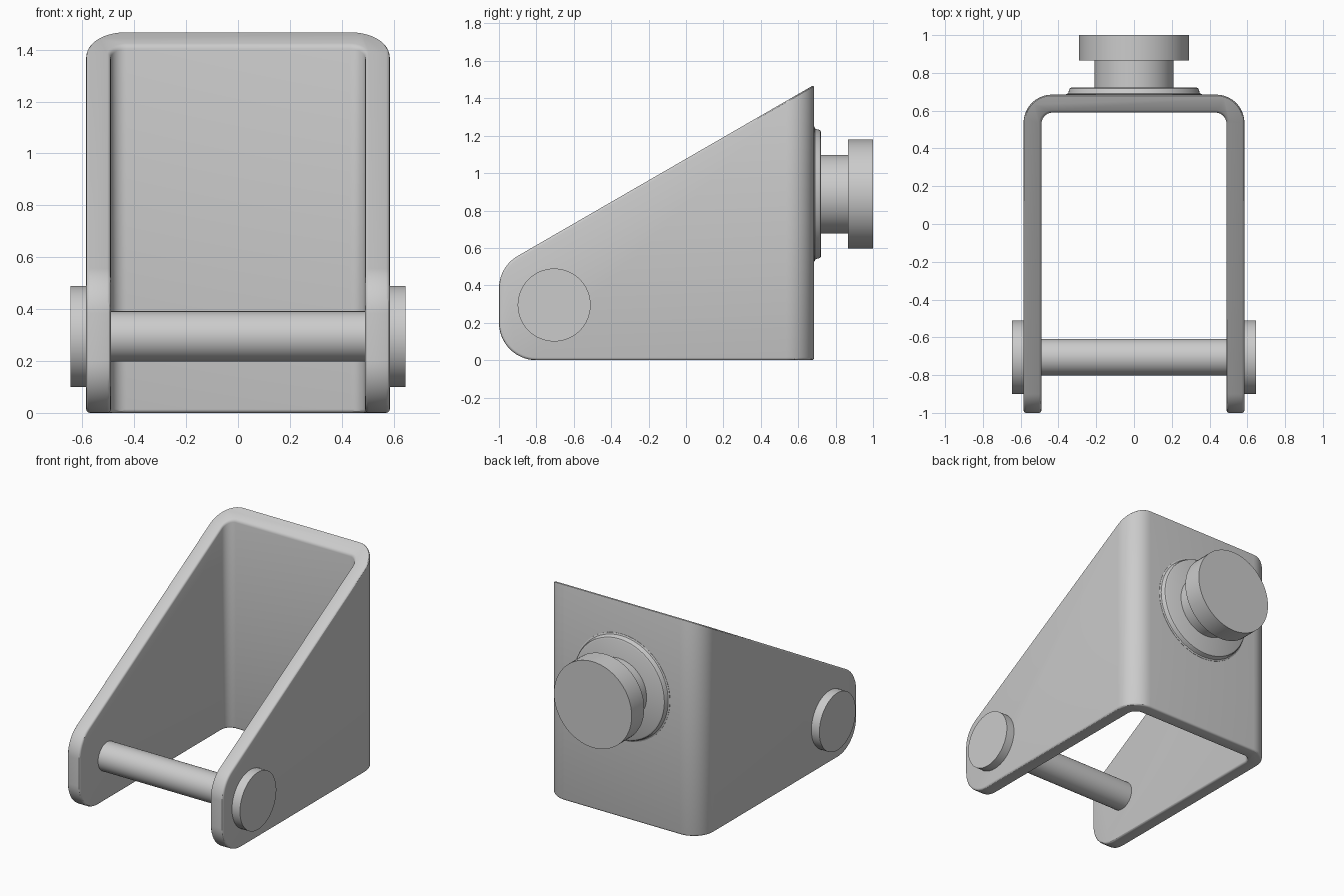
import bpy, bmesh, math
from mathutils import Vector

cube = bpy.data.objects.get("Cube")
if cube:
    bpy.data.objects.remove(cube, do_unlink=True)

steel = bpy.data.materials.new("grey steel")
steel.use_nodes = True
GREY = (0.6, 0.6, 0.6, 1)
steel.diffuse_color = GREY
steel.node_tree.nodes["Principled BSDF"].inputs["Base Color"].default_value = GREY


def rounded(corners, steps=10):
    """Polygon from (a, b, radius) corners, with rounded corners."""
    points = []
    for i, (a, b, r) in enumerate(corners):
        p = Vector((a, b))
        if r == 0:
            points.append(p)
            continue
        u = (Vector(corners[i - 1][:2]) - p).normalized()
        v = (Vector(corners[(i + 1) % len(corners)][:2]) - p).normalized()
        half = u.angle(v) / 2
        centre = p + (u + v).normalized() * r / math.sin(half)
        start = p + u * r / math.tan(half) - centre
        end = p + v * r / math.tan(half) - centre
        sweep = start.angle(end)
        for k in range(steps + 1):
            t = k / steps
            points.append(centre + (start * math.sin((1 - t) * sweep)
                                    + end * math.sin(t * sweep)) / math.sin(sweep))
    return points


def make_object(name, bm):
    bmesh.ops.recalc_face_normals(bm, faces=bm.faces)
    mesh = bpy.data.meshes.new(name)
    bm.to_mesh(mesh)
    bm.free()
    mesh.materials.append(steel)
    obj = bpy.data.objects.new(name, mesh)
    bpy.context.collection.objects.link(obj)
    return obj


def prism(name, points, place, depth):
    bm = bmesh.new()
    face = bm.faces.new([bm.verts.new(place(p)) for p in points])
    new = bmesh.ops.extrude_face_region(bm, geom=[face])["geom"]
    bmesh.ops.translate(bm, vec=depth, verts=[g for g in new if isinstance(g, bmesh.types.BMVert)])
    return make_object(name, bm)


def smooth(obj, angle=30):
    bpy.ops.object.select_all(action="DESELECT")
    obj.select_set(True)
    bpy.context.view_layer.objects.active = obj
    bpy.ops.object.shade_smooth_by_angle(angle=math.radians(angle))


def turned(name, profile, centre, axis, segments=64):
    """Solid of revolution from (radius, distance) points along an axis."""
    rot = Vector((0, 0, 1)).rotation_difference(Vector(axis))
    bm = bmesh.new()
    rings = []
    for r, d in profile:
        rings.append([bm.verts.new(rot @ Vector((r * math.cos(a), r * math.sin(a), d)) + Vector(centre))
                      for a in (math.tau * k / segments for k in range(segments))])
    for low, high in zip(rings, rings[1:]):
        for k in range(segments):
            n = (k + 1) % segments
            bm.faces.new((low[k], low[n], high[n], high[k]))
    bm.faces.new(rings[0])
    bm.faces.new(rings[-1])
    smooth(make_object(name, bm))


# U-shaped bracket, bent plate trimmed to the sloping side outline
OUT, IN, BACK, INNER_BACK = 0.585, 0.49, 0.685, 0.59
plan = rounded([(-OUT, -1.2, 0), (-OUT, BACK, 0.15), (OUT, BACK, 0.15), (OUT, -1.2, 0),
                (IN, -1.2, 0), (IN, INNER_BACK, 0.06), (-IN, INNER_BACK, 0.06), (-IN, -1.2, 0)])
bracket = prism("bracket", plan, lambda p: (p.x, p.y, -0.2), (0, 0, 2))


def slope(y):
    return 1.472 + (y - BACK) * math.tan(math.radians(30))


side = rounded([(-1, 0, 0.2), (0.9, 0, 0), (0.9, slope(0.9), 0), (-1, slope(-1), 0.2)], 14)
cutter = prism("side_outline", side, lambda p: (-1, p.x, p.y), (2, 0, 0))
cutter.hide_render = True

trim = bracket.modifiers.new("trim", "BOOLEAN")
trim.operation, trim.solver, trim.object = "INTERSECT", "EXACT", cutter
bevel = bracket.modifiers.new("soft_edges", "BEVEL")
bevel.width, bevel.segments = 0.014, 3
bevel.limit_method, bevel.angle_limit = "ANGLE", math.radians(35)
bevel.use_clamp_overlap = False
bpy.context.view_layer.objects.active = bracket
for modifier in ("trim", "soft_edges"):
    bpy.ops.object.modifier_apply(modifier=modifier)
bpy.data.objects.remove(cutter, do_unlink=True)
smooth(bracket)

# Cross pin with a flat head outside each arm
PIN_Y, PIN_Z = -0.705, 0.295
turned("cross_pin", [(0.097, -0.54), (0.097, 0.54)], (0, PIN_Y, PIN_Z), (1, 0, 0))
for name, s in (("left", 1), ("right", -1)):
    turned(name + "_pin_head", [(0.195, 0), (0.195, 0.065)], (s * 0.58, PIN_Y, PIN_Z), (s, 0, 0))

# Rear boss, stem and knob
rear = (0, BACK, 0.888)
turned("rear_boss", [(0.36, -0.01), (0.36, 0.002), (0.35, 0.006), (0.346, 0.014), (0.345, 0.024),
                     (0.34, 0.033), (0.33, 0.038)], rear, (0, 1, 0))
turned("rear_stem", [(0.21, 0), (0.21, 0.19)], rear, (0, 1, 0))
turned("rear_knob", [(0.292, 0.18), (0.292, 0.315)], rear, (0, 1, 0))
